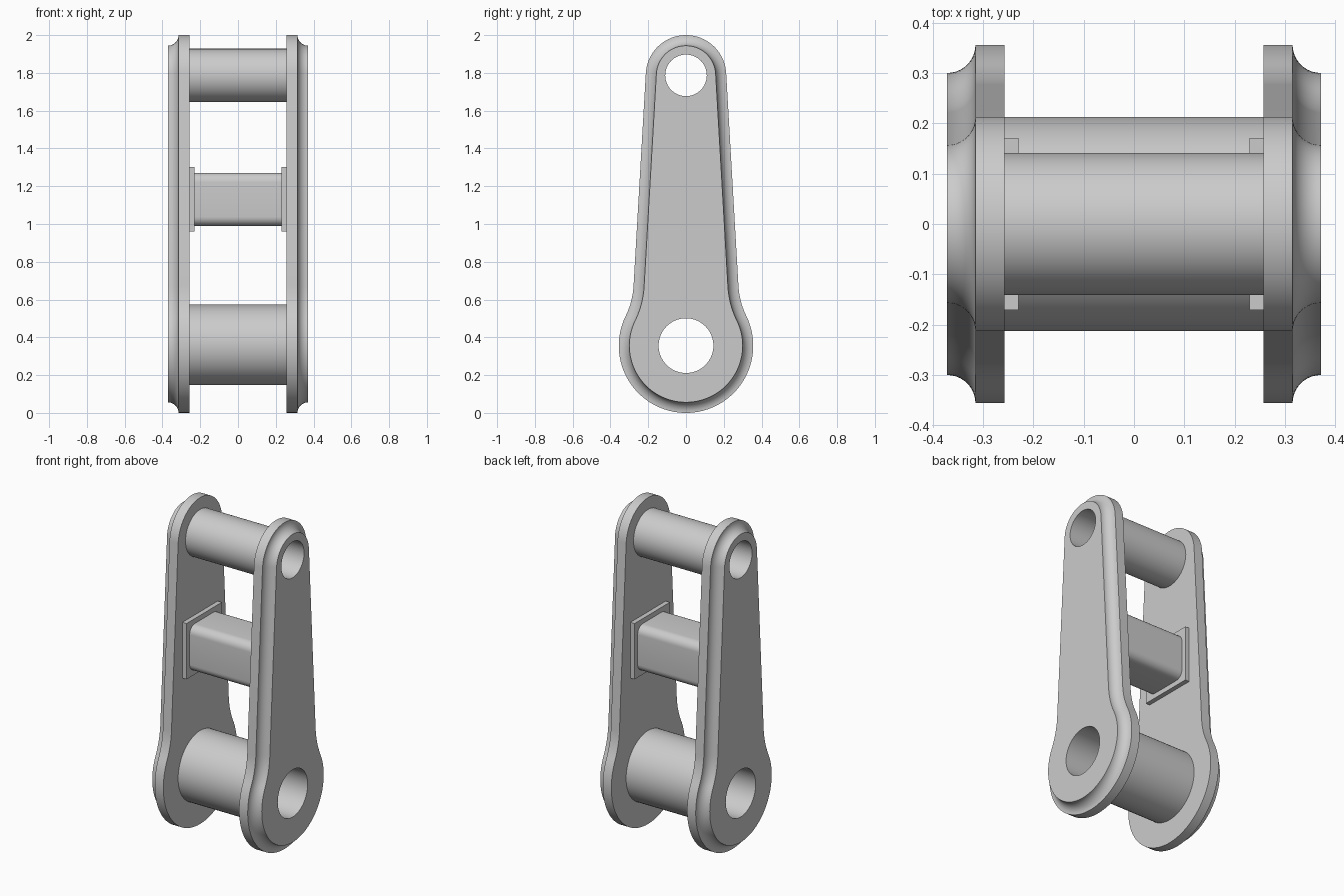
import bpy, bmesh
from math import sin, cos, acos, pi, radians

if "Cube" in bpy.data.objects:
    bpy.data.objects.remove(bpy.data.objects["Cube"], do_unlink=True)

steel = bpy.data.materials.new("plain grey")
steel.use_nodes = True
grey = (0.6, 0.6, 0.6, 1)
steel.diffuse_color = grey
steel.node_tree.nodes["Principled BSDF"].inputs["Base Color"].default_value = grey

# Main dimensions
LOW_Z, LOW_R, LOW_BORE = 0.356, 0.356, 0.145
TOP_Z, TOP_R, TOP_BORE = 1.787, 0.213, 0.11
INNER, STEP, OUTER = 0.257, 0.315, 0.371
COVE = OUTER - STEP


def arc(cy, cz, r, a0, a1, n):
    return [(cy + r * cos(a0 + (a1 - a0) * i / n), cz + r * sin(a0 + (a1 - a0) * i / n))
            for i in range(n + 1)]


def circle(z, r, n=64):
    return arc(0, z, r, 0, 2 * pi, n)[:-1]


def link_outline(inset):
    """Large round end, hollow neck, tapering sides and small round end."""
    taper, neck = radians(3.3), 0.42
    side = TOP_Z * sin(taper) + TOP_R
    swing = taper + acos((side + neck - LOW_Z * sin(taper)) / (LOW_R + neck))
    cy = (LOW_R + neck) * cos(swing)
    cz = LOW_Z + (LOW_R + neck) * sin(swing)
    half = arc(0, LOW_Z, LOW_R - inset, -pi / 2, swing, 32)
    half += arc(cy, cz, neck + inset, swing + pi, taper + pi, 10)[1:]
    half += arc(0, TOP_Z, TOP_R - inset, taper, pi / 2, 20)
    return half + [(-y, z) for y, z in half[-2:0:-1]]


def ring(bm, x, points):
    verts = [bm.verts.new((x, y, z)) for y, z in points]
    return verts, [bm.edges.new((v, verts[i - 1])) for i, v in enumerate(verts)]


def skin(bm, sections):
    """Join successive (x, points) sections with side walls; return the end edges."""
    rings = [ring(bm, x, pts) for x, pts in sections]
    for (a, _), (b, _) in zip(rings, rings[1:]):
        for i in range(len(a)):
            bm.faces.new((a[i - 1], a[i], b[i], b[i - 1]))
    return rings[0][1], rings[-1][1]


def solid(name, outer, bores=(), mirrored=False):
    """Closed body along x with optional round bores given as (z, radius)."""
    bm = bmesh.new()
    ends = [list(e) for e in skin(bm, outer)]
    for z, r in bores:
        hole = skin(bm, [(x, circle(z, r)) for x in (outer[0][0], outer[-1][0])])
        for end, edges in zip(ends, hole):
            end += edges
    for end, direction in zip(ends, (-1, 1)):
        bmesh.ops.triangle_fill(bm, use_beauty=True, edges=end, normal=(direction, 0, 0))
    bmesh.ops.recalc_face_normals(bm, faces=bm.faces)
    mesh = bpy.data.meshes.new(name)
    bm.to_mesh(mesh)
    bm.free()
    mesh.materials.append(steel)
    obj = bpy.data.objects.new(name, mesh)
    bpy.context.collection.objects.link(obj)
    bpy.ops.object.select_all(action='DESELECT')
    obj.select_set(True)
    bpy.context.view_layer.objects.active = obj
    bpy.ops.object.shade_smooth_by_angle(angle=radians(30))
    if mirrored:
        obj.modifiers.new("Mirror", 'MIRROR').use_mirror_merge = False
    return obj


def rounded_square(z, half, r):
    c = half - r
    points = []
    for i, (sy, sz) in enumerate(((1, 1), (-1, 1), (-1, -1), (1, -1))):
        points += arc(sy * c, z + sz * c, r, i * pi / 2, (i + 1) * pi / 2, 8)
    return points


# Side plates with a coved outer rim
sections = [(INNER, link_outline(0))]
for i in range(11):
    a = i / 10 * pi / 2
    sections.append((OUTER - COVE * cos(a), link_outline(COVE * sin(a))))
solid("side_plates", sections, [(LOW_Z, LOW_BORE), (TOP_Z, TOP_BORE)], mirrored=True)

# Hollow bushings between the plates
for name, z, r, bore in (("lower_bushing", LOW_Z + 0.004, 0.213, LOW_BORE),
                         ("upper_bushing", TOP_Z, 0.141, TOP_BORE)):
    solid(name, [(x, circle(z, r)) for x in (-INNER, INNER)],
          [(LOW_Z if z < 1 else z, bore)])

# Middle cross bar and its square mounting pads
BAR_Z = 1.13
solid("cross_bar", [(x, rounded_square(BAR_Z, 0.141, 0.05)) for x in (-0.24, 0.24)])
pad = [(s, BAR_Z + t) for s, t in ((-0.171, -0.171), (0.171, -0.171),
                                   (0.171, 0.171), (-0.171, 0.171))]
solid("mounting_pads", [(x, pad) for x in (0.229, INNER + 0.005)], mirrored=True)
